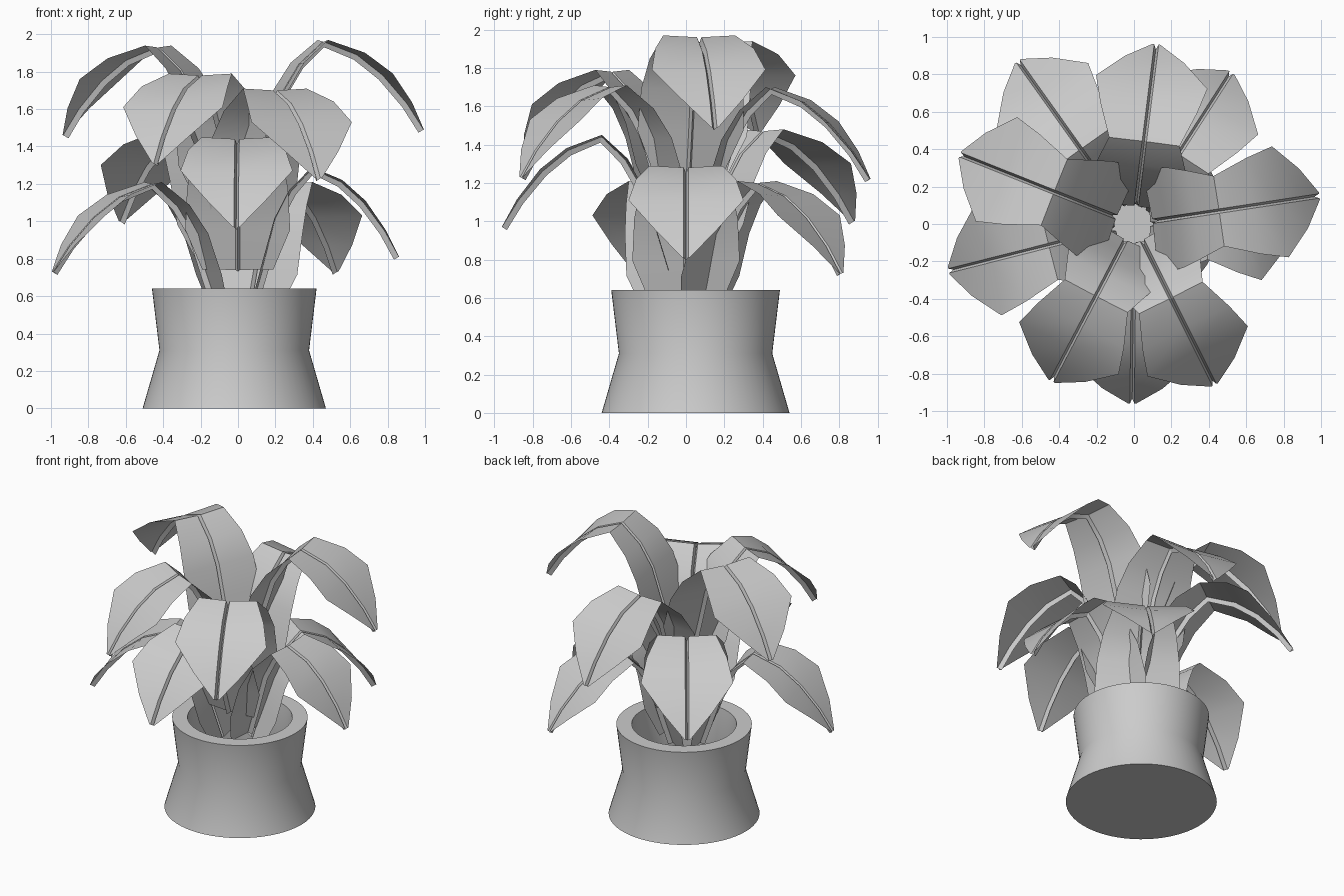
import bpy, bmesh, math
from mathutils import Vector

if "Cube" in bpy.data.objects:
    bpy.data.objects.remove(bpy.data.objects["Cube"])


def finish(name, bm, angle):
    bmesh.ops.recalc_face_normals(bm, faces=bm.faces)
    me = bpy.data.meshes.new(name)
    bm.to_mesh(me)
    bm.free()
    ob = bpy.data.objects.new(name, me)
    bpy.context.collection.objects.link(ob)
    bpy.ops.object.select_all(action='DESELECT')
    ob.select_set(True)
    bpy.context.view_layer.objects.active = ob
    bpy.ops.object.shade_smooth_by_angle(angle=math.radians(angle))
    return ob


# Pot: hollow waisted profile (radius, z), revolved
POT = [(0.49, 0), (0.40, 0.31), (0.44, 0.64), (0.34, 0.64), (0.31, 0.31), (0.37, 0.08)]
SIDES = 64
bm = bmesh.new()
rings = [[bm.verts.new((r * math.cos(2 * math.pi * i / SIDES),
                        r * math.sin(2 * math.pi * i / SIDES), z))
          for i in range(SIDES)] for r, z in POT]
for a, b in zip(rings, rings[1:]):
    for i in range(SIDES):
        j = (i + 1) % SIDES
        bm.faces.new((a[i], a[j], b[j], b[i]))
bm.faces.new(rings[0][::-1])
bm.faces.new(rings[-1])
pot = finish("pot", bm, 30)
pot.location = (-0.02, 0.05, 0)

# Leaf stations: distance out, height below the peak, half width
LEAF = [(0.10, -0.71, 0.19), (0.17, -0.50, 0.28), (0.24, -0.28, 0.27),
        (0.33, -0.13, 0.24), (0.46, -0.01, 0.19), (0.64, -0.08, 0.26),
        (0.78, -0.19, 0.30), (0.91, -0.34, 0.16), (1.00, -0.48, 0.02)]


def leaf(name, tx, ty, tz):
    """Arched leaf with a narrow groove along its rib, ending at the given tip."""
    reach = math.hypot(tx, ty)
    out = Vector((tx, ty, 0)) / reach
    side = Vector((-out.y, out.x, 0))
    up = Vector((0, 0, 1))
    mids = [out * r * reach + up * (tz + 0.48 + z) for r, z, w in LEAF]
    bm = bmesh.new()
    rows = []
    for i, (r, z, w) in enumerate(LEAF):
        tangent = (mids[min(i + 1, len(mids) - 1)] - mids[max(i - 1, 0)]).normalized()
        normal = tangent.cross(side)
        section = [(w, 0.05 * w), (0.012, 0), (0, -0.03), (-0.012, 0), (-w, 0.05 * w)]
        rows.append([bm.verts.new(mids[i] + side * s + normal * n) for s, n in section])
    for a, b in zip(rows, rows[1:]):
        for k in range(4):
            bm.faces.new((a[k], a[k + 1], b[k + 1], b[k]))
    return finish(name, bm, 25)


# Leaf tips, from the top tier down
TIPS = [(0.99, 0.15, 1.49), (-0.93, 0.37, 1.46),
        (-0.44, -0.84, 1.31), (0.43, -0.86, 1.23), (0.12, 0.96, 1.22),
        (-0.62, 0.87, 1.00), (-0.01, -0.96, 0.97),
        (0.86, 0.00, 0.81), (0.52, 0.81, 0.73), (-0.99, -0.25, 0.73)]
for n, tip in enumerate(TIPS):
    leaf(f"leaf_{n + 1}", *tip)
